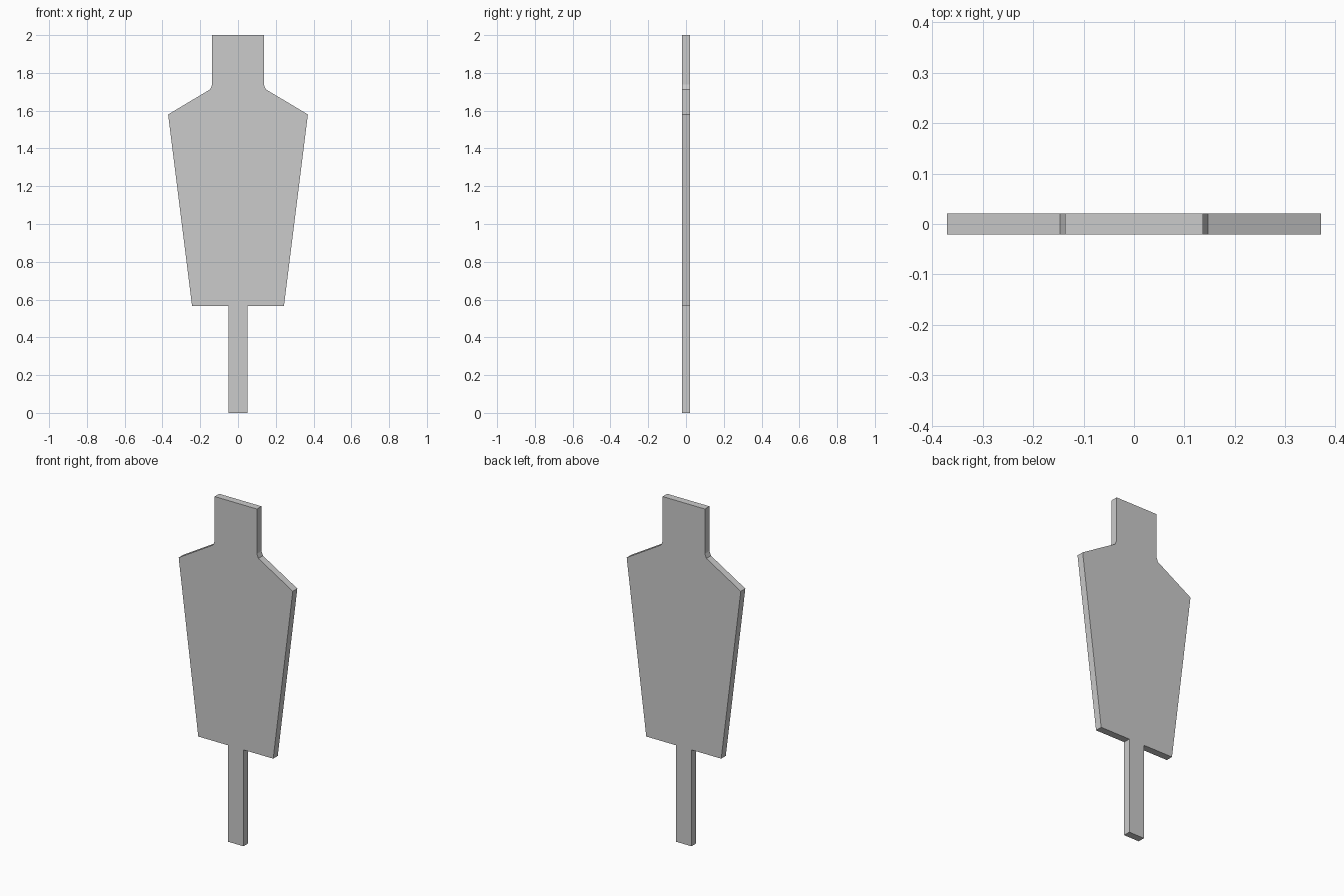
import bpy, bmesh

if "Cube" in bpy.data.objects:
    bpy.data.objects.remove(bpy.data.objects["Cube"])

DEPTH = 0.021  # half thickness

grey = bpy.data.materials.new("light_grey")
grey.diffuse_color = (0.6, 0.6, 0.6, 1)
grey.use_nodes = True
grey.node_tree.nodes["Principled BSDF"].inputs["Base Color"].default_value = grey.diffuse_color


def plate(name, half_profile):
    """Flat slab from the right half of a front outline, mirrored across x = 0."""
    outline = half_profile + [(-x, z) for x, z in reversed(half_profile)]
    bm = bmesh.new()
    face = bm.faces.new([bm.verts.new((x, -DEPTH, z)) for x, z in outline])
    ext = bmesh.ops.extrude_face_region(bm, geom=[face])
    moved = [v for v in ext["geom"] if isinstance(v, bmesh.types.BMVert)]
    bmesh.ops.translate(bm, verts=moved, vec=(0, 2 * DEPTH, 0))
    bmesh.ops.recalc_face_normals(bm, faces=bm.faces)
    mesh = bpy.data.meshes.new(name)
    bm.to_mesh(mesh)
    bm.free()
    mesh.materials.append(grey)
    obj = bpy.data.objects.new(name, mesh)
    bpy.context.collection.objects.link(obj)
    return obj


# Torso and head board, with a small chamfer where the neck meets the shoulders
plate("target_board", [(0.05, 0.565), (0.243, 0.565), (0.37, 1.58),
                       (0.147, 1.713), (0.137, 1.738), (0.137, 2.0)])

# Support post below the board
plate("support_post", [(0.05, 0.0), (0.05, 0.565)])
